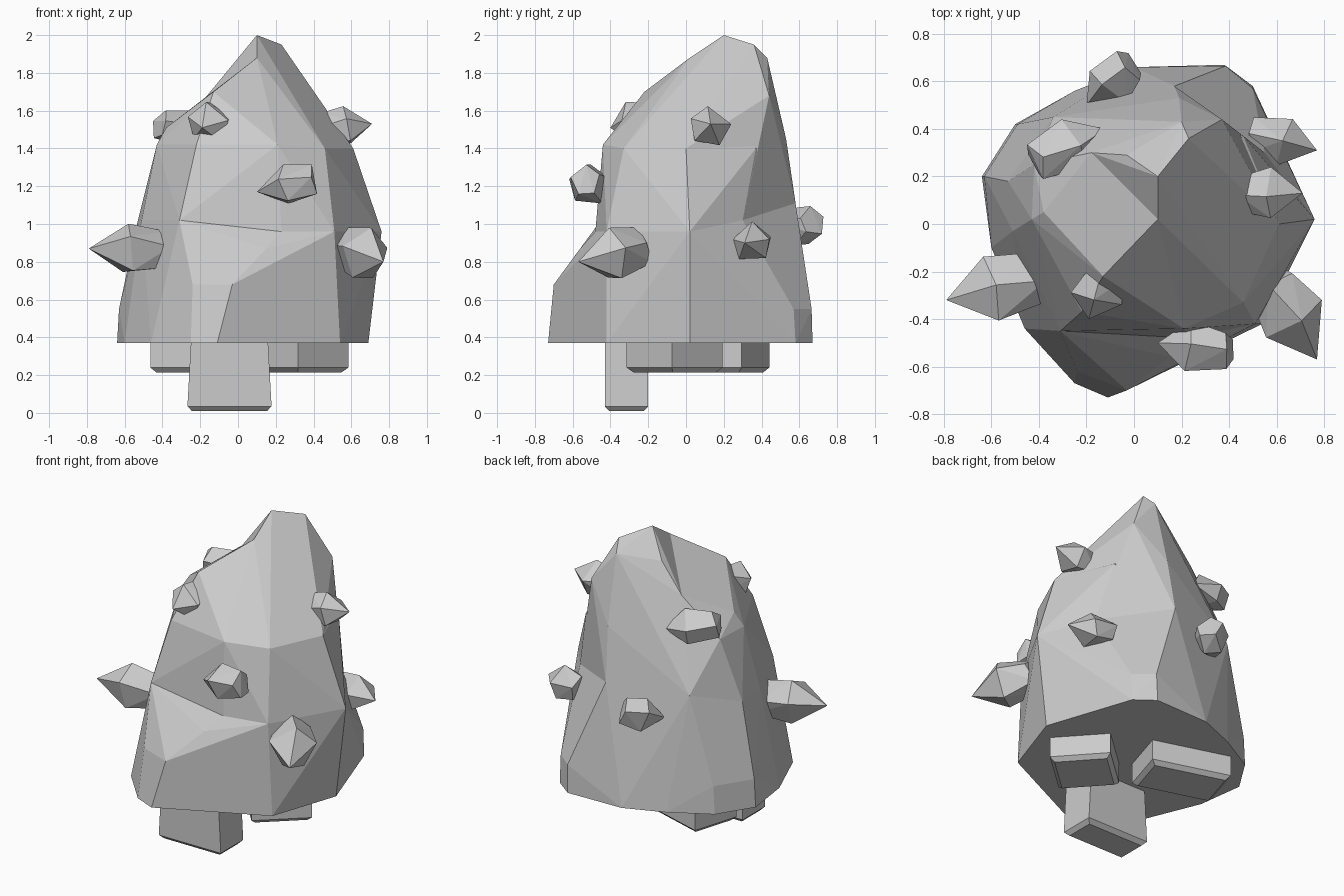
import bpy, bmesh, math, random
from mathutils import Vector, Matrix

random.seed(4)
if "Cube" in bpy.data.objects:
    bpy.data.objects.remove(bpy.data.objects["Cube"])

stone = bpy.data.materials.new("stone_grey")
stone.use_nodes = True
stone.diffuse_color = (0.6, 0.6, 0.6, 1)
stone.node_tree.nodes["Principled BSDF"].inputs["Base Color"].default_value = (0.6, 0.6, 0.6, 1)


def finish(name, bm):
    """Turn a bmesh into a flat shaded stone object."""
    bmesh.ops.recalc_face_normals(bm, faces=bm.faces)
    mesh = bpy.data.meshes.new(name)
    bm.to_mesh(mesh)
    bm.free()
    mesh.materials.append(stone)
    obj = bpy.data.objects.new(name, mesh)
    bpy.context.collection.objects.link(obj)
    return obj


def chiselled(name, points):
    """Faceted rock wrapped tightly around a few corner points."""
    bm = bmesh.new()
    for p in points:
        bm.verts.new(p)
    hull = bmesh.ops.convex_hull(bm, input=bm.verts)
    inner = [v for v in hull["geom_interior"] if isinstance(v, bmesh.types.BMVert)]
    bmesh.ops.delete(bm, geom=inner, context="VERTS")
    bmesh.ops.dissolve_limit(bm, angle_limit=math.radians(3), verts=bm.verts, edges=bm.edges)
    return finish(name, bm)


def level(z, *corners):
    return [(x, y, z) for x, y in corners]


def crystal(name, base, tip, radius):
    """Five sided shard with a blunt root, a wide waist and a sharp tip."""
    base, tip = Vector(base), Vector(tip)
    axis = tip - base
    turn = axis.to_track_quat("Z", "Y")
    points = [tip]
    for along, width in ((0, .75), (.48, 1)):
        for i in range(5):
            a = math.tau * i / 5 + .3 + random.uniform(-.2, .2)
            r = radius * width * random.uniform(.92, 1.06)
            points.append(base + axis * (along + random.uniform(0, .1))
                          + turn @ Vector((r * math.cos(a), r * math.sin(a), 0)))
    return chiselled(name, points)


def foot(name, centre, size, angle, top, bottom, flare=1.0):
    """Block foot with a chamfered sole."""
    bm = bmesh.new()
    bmesh.ops.create_cube(bm, size=1)
    bmesh.ops.scale(bm, vec=(*size, top - bottom), verts=bm.verts)
    sole = [v for v in bm.verts if v.co.z < 0]
    bmesh.ops.scale(bm, vec=(flare, 1, 1), verts=sole)
    edges = [e for e in bm.edges if all(v in sole for v in e.verts)]
    bmesh.ops.bevel(bm, geom=edges, offset=.025, segments=1, affect="EDGES")
    place = Matrix.Translation((*centre, (top + bottom) / 2)) @ Matrix.Rotation(math.radians(angle), 4, "Z")
    bmesh.ops.transform(bm, matrix=place, verts=bm.verts)
    return finish(name, bm)


# Waist shared by the lower and upper boulders
waist = (level(.96, (.76, .02), (.51, -.42), (.23, -.48))
         + level(1.02, (-.31, -.45), (-.51, -.03), (-.53, .18), (.55, .3))
         + level(1.11, (-.34, .45), (.17, .58)))

# Corners shared by the upper boulder and the crown
shoulder = level(1.4, (.61, 0), (.46, -.33), (.46, .37)) + [(.1, .02, 1.88), (-.18, .3, 1.66)]

# Flared lower boulder, swollen at the front
chiselled("lower_boulder", waist
    + level(.37, (.2, -.57), (.54, -.42), (.69, .02), (.5, .58), (.38, .67), (0, .66),
            (-.25, .56), (-.5, .42), (-.64, .2), (-.6, -.1), (-.46, -.44), (-.25, -.67), (-.11, -.73))
    + level(.55, (.5, .57), (.385, .665), (.1, .65), (-.49, .42), (-.63, .2))
    + level(.68, (-.03, -.7), (-.24, -.62))
    + [(.15, -.56, .87)])

# Upper boulder up to the sloping left-hand cut
chiselled("upper_boulder", waist + shoulder
    + level(1.42, (.21, -.44), (-.22, -.37), (-.43, .02), (-.42, .25))
    + [(-.13, -.22, 1.7), (-.38, .05, 1.51)])

# Crown with the peak
chiselled("crown", shoulder
    + [(.1, .2, 2), (-.03, .29, 1.84), (.23, .36, 1.95), (.2, .43, 1.88),
       (.37, .44, 1.68), (.19, .53, 1.45), (.17, .58, 1.11), (.55, .3, 1.02), (-.34, .45, 1.11)])

# Feet
foot("front_foot", (-.045, -.315), (.4, .23), 0, .45, .01, 1.12)
foot("left_foot", (.33, -.06), (.36, .36), 42, .42, .215)
foot("rear_foot", (-.18, .22), (.5, .31), -17, .42, .215)

# Crystals: root, tip, radius
crystal("right_low_crystal", (-.36, -.22, .86), (-.79, -.32, .87), .145)
crystal("left_low_crystal", (.56, -.22, .88), (.77, -.57, .8), .145)
crystal("front_mid_crystal", (.41, -.53, 1.23), (.1, -.5, 1.17), .11)
crystal("front_top_crystal", (-.12, -.2, 1.56), (-.19, -.4, 1.51), .12)
crystal("right_top_crystal", (-.42, .26, 1.53), (-.12, .4, 1.47), .11)
crystal("back_crystal", (-.01, .68, 1.02), (-.2, .5, .95), .105)
crystal("left_top_crystal", (.43, .13, 1.5), (.71, .13, 1.53), .11)
crystal("left_back_crystal", (.48, .38, .9), (.77, .31, .9), .11)
